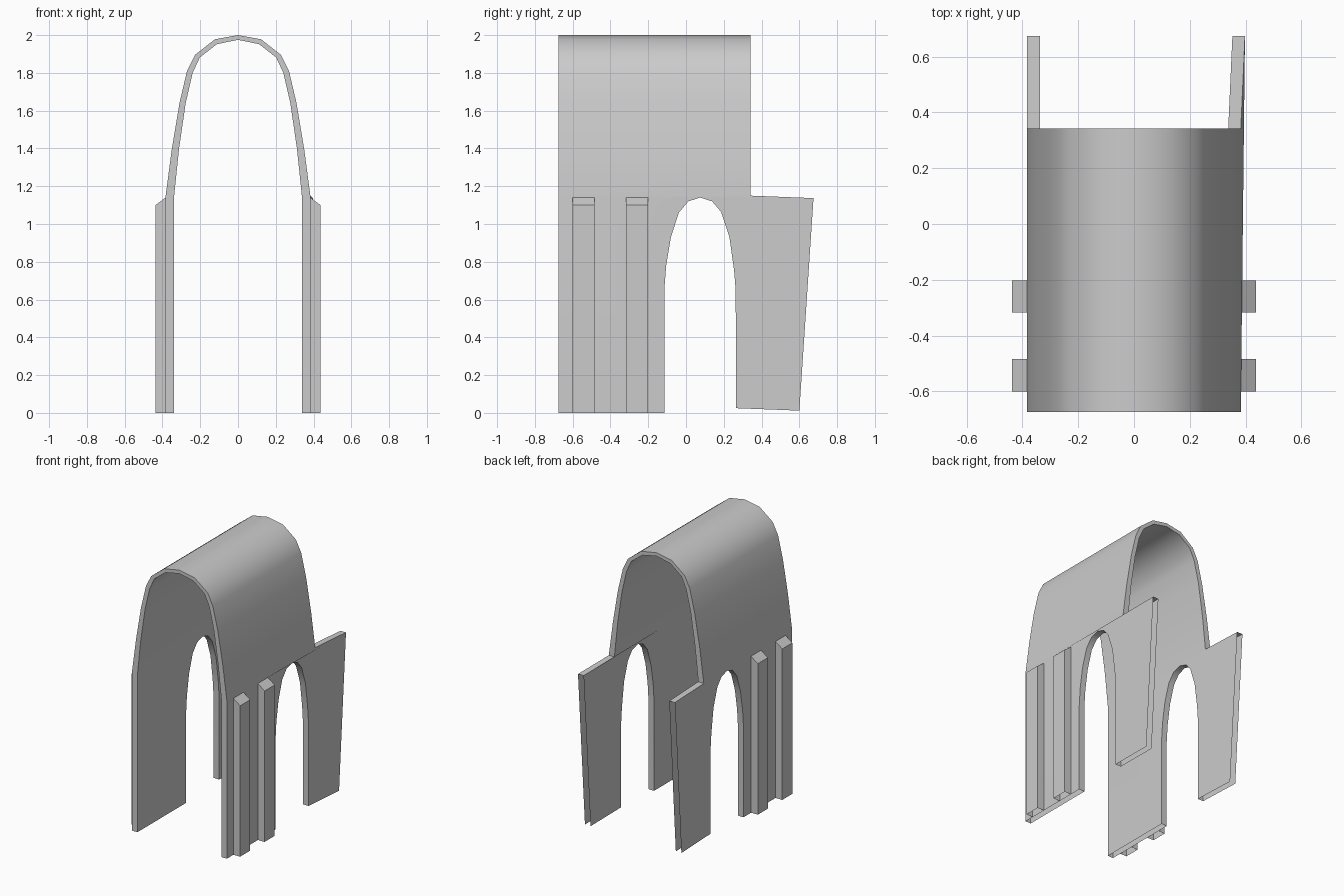
import bpy, bmesh, math

if "Cube" in bpy.data.objects:
    bpy.data.objects.remove(bpy.data.objects["Cube"])

FRONT, BACK, SPRING = -0.675, 0.342, 1.15


def finish(name, bm, smooth=False):
    bmesh.ops.remove_doubles(bm, verts=bm.verts, dist=0.0005)
    bmesh.ops.recalc_face_normals(bm, faces=bm.faces)
    me = bpy.data.meshes.new(name)
    bm.to_mesh(me)
    bm.free()
    ob = bpy.data.objects.new(name, me)
    bpy.context.collection.objects.link(ob)
    if smooth:
        bpy.ops.object.select_all(action='DESELECT')
        ob.select_set(True)
        bpy.context.view_layer.objects.active = ob
        bpy.ops.object.shade_smooth_by_angle(angle=math.radians(40))
    return ob


# Vault half profiles (x, z), wall foot to crown
outer = [(0.383, SPRING), (0.35, 1.40), (0.31, 1.64), (0.27, 1.81),
         (0.228, 1.895), (0.122, 1.978), (0, 2.0)]
inner = [(0.338, SPRING), (0.312, 1.40), (0.277, 1.64), (0.24, 1.80),
         (0.202, 1.882), (0.112, 1.952), (0, 1.975)]

# Side wall outline (y, z) including the arched doorway and splayed rear wing
doorway = [(-0.115, 0), (-0.115, 0.65), (-0.105, 0.78), (-0.08, 0.93), (-0.038, 1.06),
           (0.012, 1.12), (0.075, 1.14), (0.138, 1.12), (0.185, 1.065), (0.23, 0.93),
           (0.255, 0.75), (0.263, 0.65), (0.265, 0.025)]
outline = [(FRONT, SPRING), (FRONT, 0)] + doorway + [
    (0.60, 0.012), (0.675, 1.137), (BACK, SPRING)]


def mirror_profile(p):
    return p + [(-x, z) for x, z in reversed(p[:-1])]


bm = bmesh.new()

# Curved vault shell with closed ends
rings = []
for prof in (outer, inner):
    for y in (FRONT, BACK):
        rings.append([bm.verts.new((x, y, z)) for x, z in mirror_profile(prof)])
of, ob_, nf, nb = rings
for a, b in ((of, ob_), (nf, nb), (of, nf), (ob_, nb)):
    for i in range(len(a) - 1):
        bm.faces.new((a[i], a[i + 1], b[i + 1], b[i]))

# Side walls: two sheets joined along visible rims, open at foot and rear
n = len(outline)
door0 = 2
open_edges = {1, door0 + len(doorway) - 1, n - 3, n - 1}
for side in (1, -1):
    sheets = []
    for x in (0.383, 0.338):
        verts = []
        for y, z in outline:
            flare = 0.015 * max(0, (y - BACK) / 0.333) if side > 0 else 0
            verts.append(bm.verts.new((side * (x + flare), y, z)))
        bm.faces.new(verts)
        sheets.append(verts)
    a, b = sheets
    for i in range(n):
        if i not in open_edges:
            j = (i + 1) % n
            bm.faces.new((a[i], a[j], b[j], b[i]))
finish("arched_shell", bm, smooth=True)

# Buttress strips with sloping tops and open feet
for side, label in ((1, "right"), (-1, "left")):
    for k, y0 in enumerate((-0.60, -0.318)):
        bm = bmesh.new()
        prof = [(0.383, 0), (0.437, 0), (0.437, 1.10), (0.383, 1.14)]
        a, b = [[bm.verts.new((side * x, y, z)) for x, z in prof]
                for y in (y0, y0 + 0.116)]
        bm.faces.new(a)
        bm.faces.new(b)
        for i in (1, 2):
            bm.faces.new((a[i], a[i + 1], b[i + 1], b[i]))
        finish(f"buttress_{label}_{k + 1}", bm)
